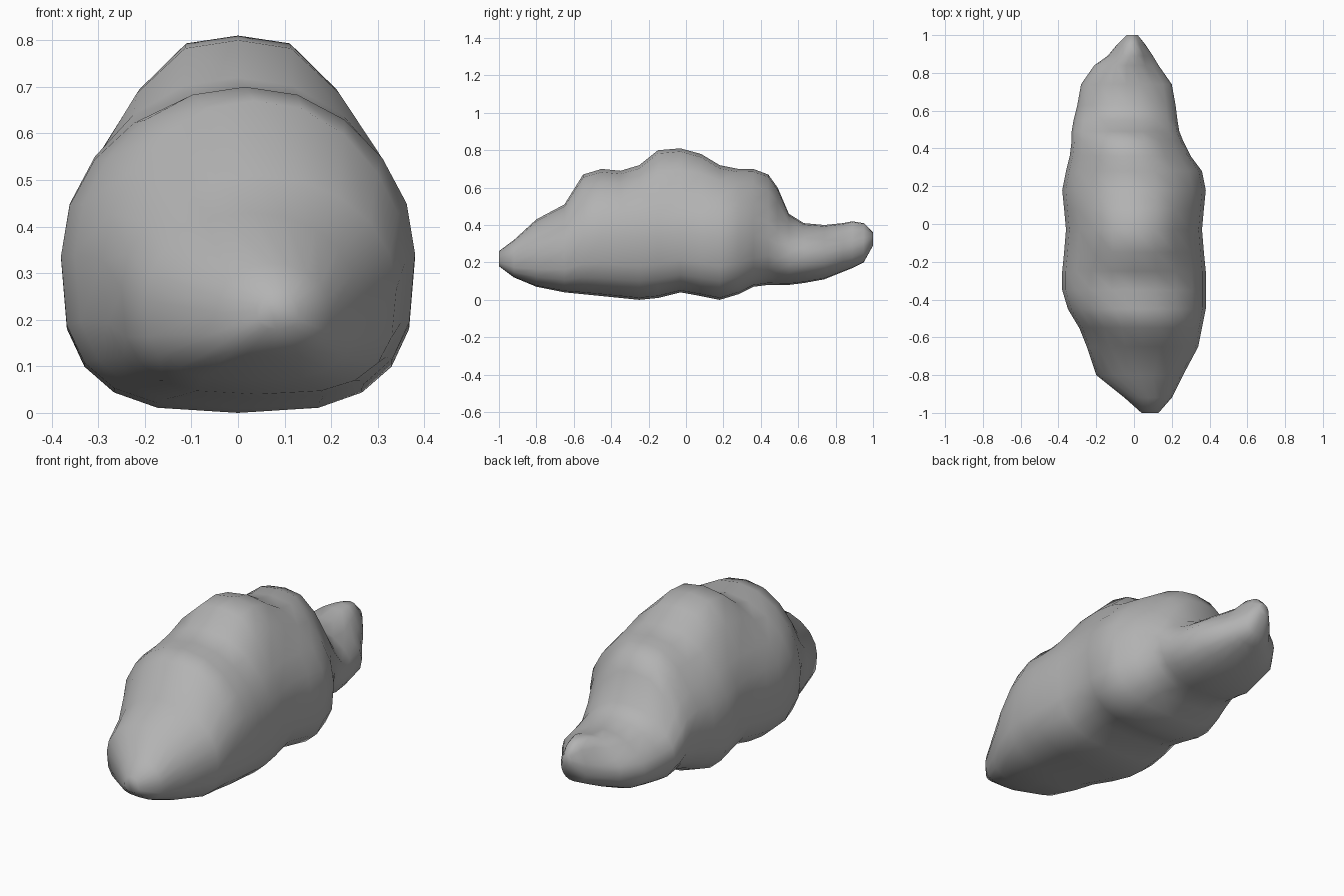
import bpy
import bmesh
from math import sin, cos, pi, copysign

SIDES = 20
WAIST = 0.48          # height fraction of the widest line in each section

# Sections along the body, in hundredths:
# y, bottom, shoulder, top of the central lump, right edge, left edge
SECTIONS = [
    (-100, 18, 26, 26, 4, 13), (-92, 12, 32, 32, -5, 20), (-80, 7, 43, 43, -20, 26),
    (-65, 4, 51, 51, -25, 34), (-55, 3, 65, 67, -29, 36), (-45, 2, 69, 70, -35, 38),
    (-35, 1, 69, 69, -38, 38), (-25, 0, 70, 72, -38, 38), (-15, 1, 70, 80, -37, 37),
    (-3, 4, 70, 81, -36, 36), (8, 2, 70, 78, -37, 37), (18, 0, 69, 72, -38, 38),
    (28, 3, 67, 70, -36, 36), (36, 7, 64, 70, -34, 30), (44, 8, 60, 67, -33, 26),
    (49, 8, 53, 60, -33, 24), (55, 8, 43, 46, -32, 23), (63, 9, 40, 41, -30, 22),
    (74, 11, 38, 40, -28, 20), (84, 15, 36, 41, -21, 13), (89, 17, 36, 42, -14, 10),
    (95, 20, 37, 41, -9, 6), (100, 29, 36, 36, -4, 2),
]


def make_material(name, colour):
    material = bpy.data.materials.new(name)
    material.use_nodes = True
    material.diffuse_color = colour
    shader = material.node_tree.nodes["Principled BSDF"]
    shader.inputs["Base Color"].default_value = colour
    return material


def rounded(value, power):
    return copysign(abs(value) ** power, value)


def add_ring(mesh, section):
    """One closed section: boxy belly, round shoulders, raised central lump."""
    y, bottom, shoulder, top, right, left = (value / 100 for value in section)
    middle = bottom + WAIST * (shoulder - bottom)
    centre, half_width = (left + right) / 2, (left - right) / 2
    belly_power = 0.67 if y < 0.4 else 0.85
    ring = []
    for step in range(SIDES):
        angle = 2 * pi * step / SIDES
        across, up = cos(angle), sin(angle)
        if up >= 0:
            lump = min(max((up - 0.7) / 0.2, 0), 1)
            z = middle + up * (shoulder - middle) + lump * (top - shoulder)
        else:
            across = rounded(across, belly_power)
            z = middle + rounded(up, belly_power) * (middle - bottom)
        ring.append(mesh.verts.new((centre + across * half_width, y, z)))
    return ring


def build_body(material):
    mesh = bmesh.new()
    rings = [add_ring(mesh, section) for section in SECTIONS]

    # Skin between neighbouring sections
    for near, far in zip(rings, rings[1:]):
        for i in range(SIDES):
            j = (i + 1) % SIDES
            mesh.faces.new((near[i], near[j], far[j], far[i]))

    # Closed ends
    mesh.faces.new(rings[0])
    mesh.faces.new(rings[-1])
    bmesh.ops.recalc_face_normals(mesh, faces=mesh.faces)
    for face in mesh.faces:
        face.smooth = True

    data = bpy.data.meshes.new("rock_body")
    mesh.to_mesh(data)
    mesh.free()
    data.materials.append(material)
    body = bpy.data.objects.new("rock_body", data)
    bpy.context.collection.objects.link(body)
    return body


default_cube = bpy.data.objects.get("Cube")
if default_cube:
    bpy.data.objects.remove(default_cube, do_unlink=True)

build_body(make_material("stone grey", (0.45, 0.45, 0.45, 1)))
